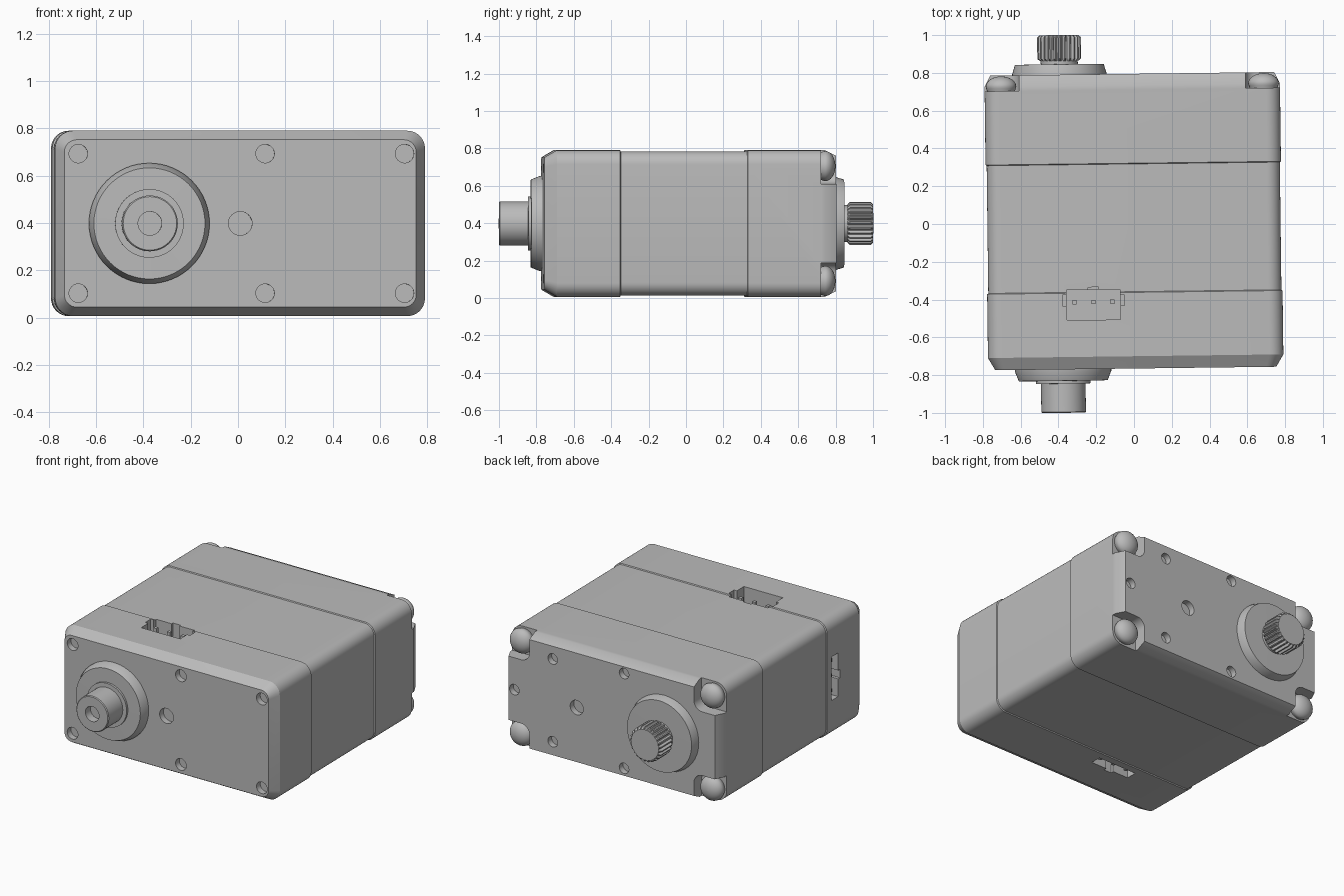
import bpy, bmesh, math
from mathutils import Matrix, Vector

if "Cube" in bpy.data.objects:
    bpy.data.objects.remove(bpy.data.objects["Cube"])

grey = bpy.data.materials.new("plain_grey")
grey.diffuse_color = (0.5, 0.5, 0.5, 1)
grey.use_nodes = True
grey.node_tree.nodes["Principled BSDF"].inputs["Base Color"].default_value = grey.diffuse_color
TILT = Matrix.Rotation(math.radians(0.72), 4, 'Z')
ZC = 0.398          # mid height of the case
SX = -0.385         # shaft position


def finish(bm, name, smooth=True):
    bmesh.ops.recalc_face_normals(bm, faces=bm.faces)
    me = bpy.data.meshes.new(name)
    bm.to_mesh(me)
    bm.free()
    me.materials.append(grey)
    ob = bpy.data.objects.new(name, me)
    bpy.context.collection.objects.link(ob)
    if smooth:
        shade(ob)
    return ob


def shade(ob):
    bpy.ops.object.select_all(action='DESELECT')
    ob.select_set(True)
    bpy.context.view_layer.objects.active = ob
    bpy.ops.object.shade_smooth_by_angle(angle=math.radians(28))


def rounded(hx, hz, r, cx=0, cz=ZC, n=8):
    """Rounded rectangle outline in x and z."""
    pts = []
    for k, (sx, sz) in enumerate([(1, 1), (-1, 1), (-1, -1), (1, -1)]):
        for i in range(n + 1):
            a = math.pi / 2 * (k + i / n)
            pts.append((cx + sx * (hx - r) + r * math.cos(a),
                        cz + sz * (hz - r) + r * math.sin(a)))
    return pts


def loft(bm, sections):
    """Skin outlines (y, points) along y and cap both ends."""
    rings = [[bm.verts.new((x, y, z)) for x, z in pts] for y, pts in sections]
    for a, b in zip(rings, rings[1:]):
        for i in range(len(a)):
            j = (i + 1) % len(a)
            bm.faces.new((a[i], a[j], b[j], b[i]))
    bm.faces.new(rings[0])
    bm.faces.new(rings[-1])


def circle(r, cx, cz, n=48):
    return [(cx + r * math.cos(2 * math.pi * i / n),
             cz + r * math.sin(2 * math.pi * i / n)) for i in range(n)]


def turned(name, profile, cx, cz, n=48):
    bm = bmesh.new()
    loft(bm, [(y, circle(r, cx, cz, n)) for r, y in profile])
    return finish(bm, name)


def box(bm, lo, hi):
    lo, hi = Vector(lo), Vector(hi)
    m = Matrix.Translation((lo + hi) / 2) @ Matrix.Diagonal((*(hi - lo), 1))
    bmesh.ops.create_cube(bm, size=1, matrix=m)


def cut(ob, bm):
    tool = finish(bm, "cutter", False)
    mod = ob.modifiers.new("cut", 'BOOLEAN')
    mod.operation, mod.solver, mod.object = 'DIFFERENCE', 'EXACT', tool
    bpy.context.view_layer.objects.active = ob
    bpy.ops.object.modifier_apply(modifier=mod.name)
    bpy.data.objects.remove(tool)


# Case: end covers with chamfered rims, slightly recessed middle section
def case(y, inset):
    return y, rounded(0.782 - inset, 0.392 - inset, 0.075 - inset * 0.6)


bm = bmesh.new()
loft(bm, [case(-0.765, 0.038), case(-0.70, 0), case(-0.362, 0), case(-0.358, 0.006),
          case(0.318, 0.006), case(0.322, 0), case(0.735, 0), case(0.795, 0.03)])
body = finish(bm, "case", False)

# Screw pockets in the four back corners
CORNERS = [(sx, sz) for sx in (-1, 1) for sz in (-1, 1)]
bm = bmesh.new()
for sx, sz in CORNERS:
    outline = rounded(0.15, 0.15, 0.06, sx * 0.75, ZC + sz * 0.362)
    loft(bm, [(0.712, outline), (0.9, outline)])
cut(body, bm)

# Blind holes in the front and back faces
bm = bmesh.new()
front = [(x, z, 0.039) for x in (-0.685, 0.105, 0.695) for z in (0.103, 0.693)]
back = [(0.43, 0.125, 0.035), (0.43, 0.675, 0.035), (-0.09, 0.085, 0.035),
        (-0.09, 0.715, 0.035), (0.71, ZC, 0.035), (0.255, ZC, 0.048)]
for x, z, r in front + [(0.0, ZC, 0.05)]:
    loft(bm, [(-0.9, circle(r, x, z, 32)), (-0.725, circle(r, x, z, 32))])
for x, z, r in back:
    loft(bm, [(0.755, circle(r, x, z, 32)), (0.9, circle(r, x, z, 32))])
cut(body, bm)

# Connector sockets: wide one on top, narrow ones below and on the left
bm = bmesh.new()
box(bm, (-0.362, -0.505, 0.65), (-0.078, -0.345, 0.9))
box(bm, (-0.362, -0.48, -0.1), (-0.078, -0.41, 0.12))
box(bm, (-0.9, -0.48, ZC - 0.145), (-0.66, -0.41, ZC + 0.145))
cut(body, bm)
bm = bmesh.new()
box(bm, (-0.383, -0.43, 0.69), (-0.057, -0.372, 0.9))
box(bm, (-0.248, -0.40, 0.69), (-0.192, -0.332, 0.9))
box(bm, (-0.248, -0.50, -0.1), (-0.192, -0.44, 0.10))
box(bm, (-0.9, -0.50, ZC - 0.028), (-0.68, -0.44, ZC + 0.028))
cut(body, bm)
shade(body)

# Three contact pins in each socket
bm = bmesh.new()
for i in (-1, 0, 1):
    x = -0.22 + i * 0.1
    box(bm, (x - 0.011, -0.421, 0.64), (x + 0.011, -0.399, 0.765))
    box(bm, (x - 0.011, -0.456, 0.03), (x + 0.011, -0.434, 0.13))
    z = ZC + i * 0.1
    box(bm, (-0.755, -0.456, z - 0.011), (-0.65, -0.434, z + 0.011))
finish(bm, "contact_pins", False)

# Domed screws in the corner pockets
for sx, sz in CORNERS:
    dome = [(0.07, 0.70), (0.078, 0.725)]
    dome += [(0.08 * math.cos(a) + 0.001, 0.735 + 0.055 * math.sin(a))
             for a in [math.pi / 2 * i / 8 for i in range(9)]]
    turned("corner_screw", dome, sx * 0.695, ZC + sz * 0.307, 32)

# Front bearing boss with a step, and the plain shaft with a centre hole
turned("front_boss", [(0.255, -0.75), (0.255, -0.775), (0.235, -0.825), (0.145, -0.826),
                      (0.145, -0.84), (0.1, -0.841)], SX, ZC, 64)
turned("front_shaft", [(0.118, -0.80), (0.118, -0.99), (0.113, -0.995), (0.05, -0.995),
                       (0.05, -0.94)], SX, ZC, 48)

# Back bearing boss and neck
turned("back_boss", [(0.25, 0.78), (0.25, 0.80), (0.235, 0.85), (0.1, 0.851)], SX, ZC, 64)
turned("back_neck", [(0.098, 0.83), (0.098, 0.88)], SX, ZC)


# Splined output shaft
def spline(r, depth, teeth=25):
    pts = []
    for i in range(teeth * 4):
        a = 2 * math.pi * i / (teeth * 4)
        rad = r if i % 4 < 2 else r - depth
        pts.append((SX + rad * math.cos(a), ZC + rad * math.sin(a)))
    return pts


bm = bmesh.new()
loft(bm, [(0.868, spline(0.102, 0.002)), (0.88, spline(0.116, 0.016)),
          (0.992, spline(0.116, 0.016)), (1.005, spline(0.102, 0.002))])
finish(bm, "splined_shaft", False)

# Slight turn of the whole assembly
for ob in bpy.context.scene.objects:
    ob.matrix_world = TILT @ ob.matrix_world
